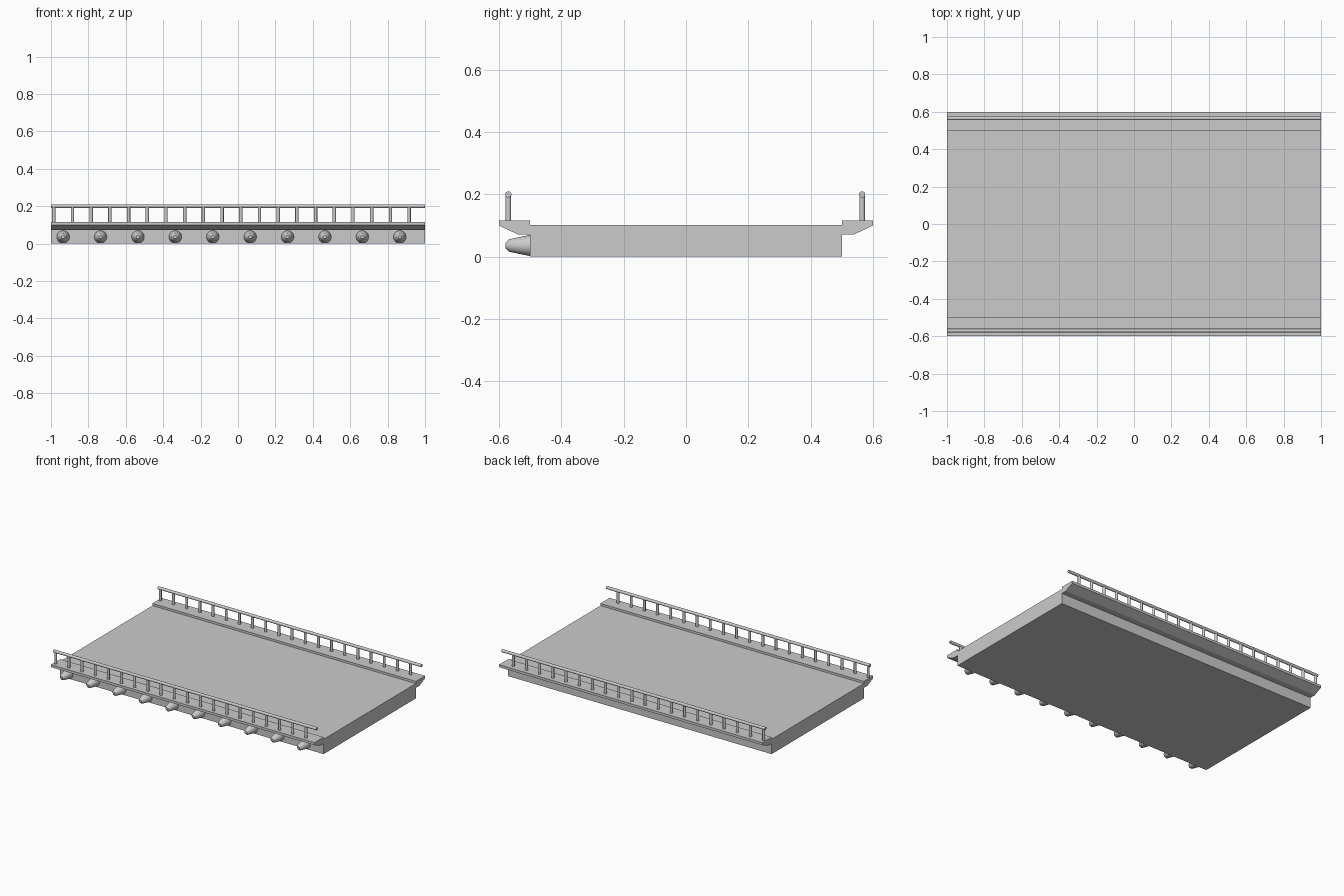
import bpy, bmesh
from math import pi, radians
from mathutils import Matrix, Vector

if "Cube" in bpy.data.objects:
    bpy.data.objects.remove(bpy.data.objects["Cube"])


def finish(name, bm, smooth=False):
    bmesh.ops.recalc_face_normals(bm, faces=bm.faces[:])
    me = bpy.data.meshes.new(name)
    bm.to_mesh(me)
    bm.free()
    ob = bpy.data.objects.new(name, me)
    bpy.context.collection.objects.link(ob)
    if smooth:
        bpy.ops.object.select_all(action='DESELECT')
        ob.select_set(True)
        bpy.context.view_layer.objects.active = ob
        bpy.ops.object.shade_smooth_by_angle(angle=radians(35))
    return ob


def extrude_x(name, profile):
    """Sweep a (y, z) profile along the full length of the bridge."""
    bm = bmesh.new()
    face = bm.faces.new([bm.verts.new((-1, y, z)) for y, z in profile])
    out = bmesh.ops.extrude_face_region(bm, geom=[face])
    moved = [g for g in out['geom'] if isinstance(g, bmesh.types.BMVert)]
    bmesh.ops.translate(bm, verts=moved, vec=(2, 0, 0))
    return finish(name, bm)


def add_cone(bm, start, end, r1, r2, sides=16):
    a, b = Vector(start), Vector(end)
    rot = (b - a).to_track_quat('Z', 'Y').to_matrix().to_4x4()
    bmesh.ops.create_cone(bm, cap_ends=True, segments=sides, radius1=r1, radius2=r2,
                          depth=(b - a).length,
                          matrix=Matrix.Translation((a + b) / 2) @ rot)


# Road slab
extrude_x("deck", [(-0.5, 0), (0.5, 0), (0.5, 0.102), (-0.5, 0.102)])

for side, s, rail_y in (("front", -1, -0.57), ("back", 1, 0.565)):
    # Overhanging kerb with a chamfered underside
    extrude_x(side + "_kerb", [(s * y, z) for y, z in (
        (0.5, 0.072), (0.54, 0.072), (0.6, 0.1), (0.6, 0.117), (0.5, 0.117))])

    # Handrail
    bm = bmesh.new()
    add_cone(bm, (-1, rail_y, 0.2), (1, rail_y, 0.2), 0.01, 0.01)
    finish(side + "_handrail", bm, True)

    # Railing posts
    bm = bmesh.new()
    for i in range(20):
        x = -0.985 + 0.1 * i
        add_cone(bm, (x, rail_y, 0.11), (x, rail_y, 0.2), 0.009, 0.009)
    finish(side + "_posts", bm, True)

# Tapered studs along the front, turned from a (radius, y) profile
stud = [(0.034, -0.495), (0.034, -0.5), (0.02, -0.568), (0.009, -0.579)]
bm = bmesh.new()
for i in range(10):
    x, z, n = -0.935 + 0.2 * i, 0.036, 24
    rings = []
    for r, y in stud:
        circle = bmesh.ops.create_circle(
            bm, segments=n, radius=r,
            matrix=Matrix.Translation((x, y, z)) @ Matrix.Rotation(pi / 2, 4, 'X'))
        rings.append(circle['verts'])
    for a, b in zip(rings, rings[1:]):
        for k in range(n):
            bm.faces.new((a[k], a[(k + 1) % n], b[(k + 1) % n], b[k]))
    bm.faces.new(rings[0])
    bm.faces.new(rings[-1])
finish("front_studs", bm, True)
